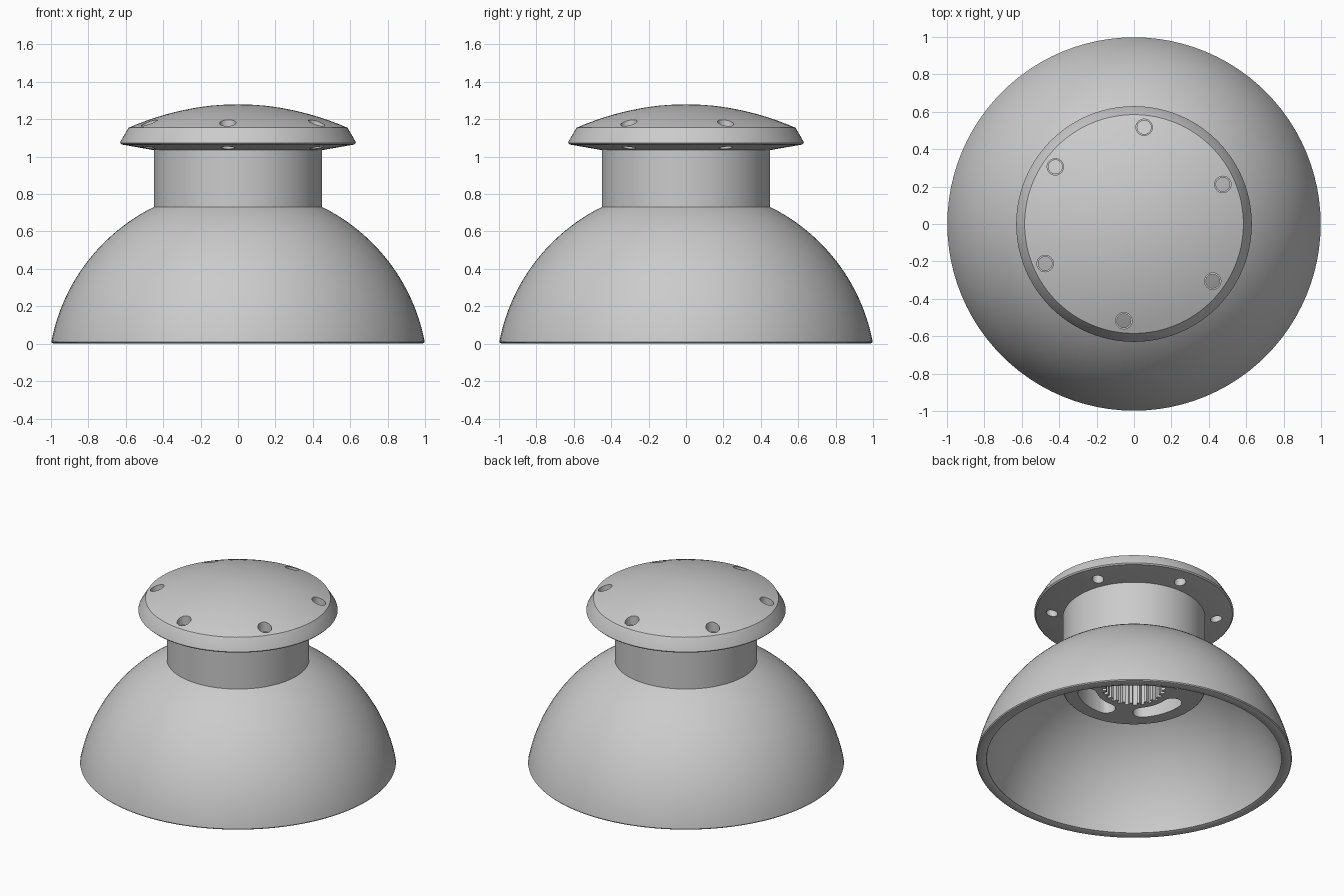
import bpy
import bmesh
from math import sin, cos, pi, radians, sqrt
from mathutils import Vector

SEGMENTS = 96
cube = bpy.data.objects.get("Cube")
if cube:
    bpy.data.objects.remove(cube, do_unlink=True)

grey = bpy.data.materials.new("plain grey")
grey.use_nodes = True
colour = (0.6, 0.6, 0.6, 1)
grey.diffuse_color = colour
grey.node_tree.nodes["Principled BSDF"].inputs["Base Color"].default_value = colour


def finish(bm, name):
    bmesh.ops.recalc_face_normals(bm, faces=bm.faces[:])
    mesh = bpy.data.meshes.new(name)
    bm.to_mesh(mesh)
    bm.free()
    mesh.materials.append(grey)
    obj = bpy.data.objects.new(name, mesh)
    bpy.context.scene.collection.objects.link(obj)
    return obj


def lathe(name, profile, segments=SEGMENTS, centre=(0, 0)):
    """Spin a (radius, height) profile around a vertical axis."""
    bm = bmesh.new()
    verts = [bm.verts.new((r, 0, z)) for r, z in profile]
    edges = [bm.edges.new(pair) for pair in zip(verts, verts[1:])]
    if profile[0][0] > 0:
        edges.append(bm.edges.new((verts[-1], verts[0])))
    bmesh.ops.spin(bm, geom=verts + edges, cent=(0, 0, 0), axis=(0, 0, 1),
                   angle=2 * pi, steps=segments, use_merge=True)
    bmesh.ops.remove_doubles(bm, verts=bm.verts[:], dist=0.0001)
    bmesh.ops.translate(bm, verts=bm.verts[:], vec=(*centre, 0))
    return finish(bm, name)


def prism(name, outline, bottom, top):
    bm = bmesh.new()
    face = bm.faces.new([bm.verts.new((x, y, bottom)) for x, y in outline])
    result = bmesh.ops.extrude_face_region(bm, geom=[face])
    raised = [v for v in result["geom"] if isinstance(v, bmesh.types.BMVert)]
    bmesh.ops.translate(bm, verts=raised, vec=(0, 0, top - bottom))
    return finish(bm, name)


def select_only(obj):
    bpy.ops.object.select_all(action="DESELECT")
    obj.select_set(True)
    bpy.context.view_layer.objects.active = obj


def cut(obj, cutters):
    select_only(obj)
    for cutter in cutters:
        mod = obj.modifiers.new("cut", "BOOLEAN")
        mod.operation = "DIFFERENCE"
        mod.solver = "EXACT"
        mod.object = cutter
        bpy.ops.object.modifier_apply(modifier=mod.name)
        bpy.data.objects.remove(cutter, do_unlink=True)


def polar(radius, angle):
    return radius * cos(angle), radius * sin(angle)


def arc(radius, z_centre, r_from, r_to, steps):
    """Points of a spherical profile between two radii."""
    points = []
    for i in range(steps + 1):
        r = r_from + (r_to - r_from) * sin(i / steps * pi / 2)
        points.append((r, z_centre + sqrt(radius ** 2 - r ** 2)))
    return points


# Hollow bell with a rounded rim
outer = arc(1.016, -0.18, 0.43, 0.998, 28)
inner = arc(0.95, -0.18, 0.43, 0.932, 28)
bell = lathe("bell", outer + [(0.993, 0.004), (0.98, 0), (0.95, 0), (0.937, 0.005)]
             + inner[::-1])

# Neck, continuing down inside the bell as a socket
neck = lathe("neck_socket", [(0, 0.515), (0.445, 0.515), (0.45, 0.52),
                             (0.45, 1.05), (0, 1.05)])

# Curved slots around the socket face
slots = []
half, mid, width = radians(22), 0.3, 0.06
for k in range(4):
    turn = radians(18 + 90 * k)
    outline = []
    for i in range(9):
        outline.append(polar(mid + width, turn - half + 2 * half * i / 8))
    for side in (1, -1):
        end = turn + side * half
        centre = Vector(polar(mid, end))
        start = end if side > 0 else end + pi
        for i in range(1, 8):
            outline.append(tuple(centre + Vector(polar(width, start + pi * i / 8))))
        if side > 0:
            for i in range(9):
                outline.append(polar(mid - width, turn + half - 2 * half * i / 8))
    slots.append(prism("slot_cutter", outline, 0.4, 0.95))

# Fluted central bore with a plain mouth
teeth = 24
flutes = []
for i in range(teeth):
    for offset, radius in ((0, 0.2), (0.45, 0.2), (0.55, 0.175), (0.95, 0.175)):
        flutes.append(polar(radius, 2 * pi * (i + offset) / teeth))
bore = prism("bore_cutter", flutes, 0.5, 0.95)
mouth = lathe("mouth_cutter", [(0, 0.4), (0.215, 0.4), (0.215, 0.55), (0, 0.55)], 48)
cut(neck, slots + [bore, mouth])

# Domed cap with a chamfered edge and sloping underside
dome = [(0.585 * i / 12, 1.28 - 0.125 * (i / 12) ** 2) for i in range(13)]
cap = lathe("domed_cap", dome + [(0.628, 1.082), (0.63, 1.073), (0.622, 1.065),
                                 (0.45, 1.035), (0, 1.035)])

# Ring of stepped bolt holes through the cap
holes = []
for k in range(6):
    holes.append(lathe("hole_cutter", [(0, 0.98), (0.037, 0.98), (0.037, 1.13),
                                       (0.044, 1.13), (0.044, 1.3), (0, 1.3)],
                       24, polar(0.52, radians(24 + 60 * k))))
cut(cap, holes)

for part in (bell, neck, cap):
    select_only(part)
    bpy.ops.object.shade_smooth_by_angle(angle=radians(25))
